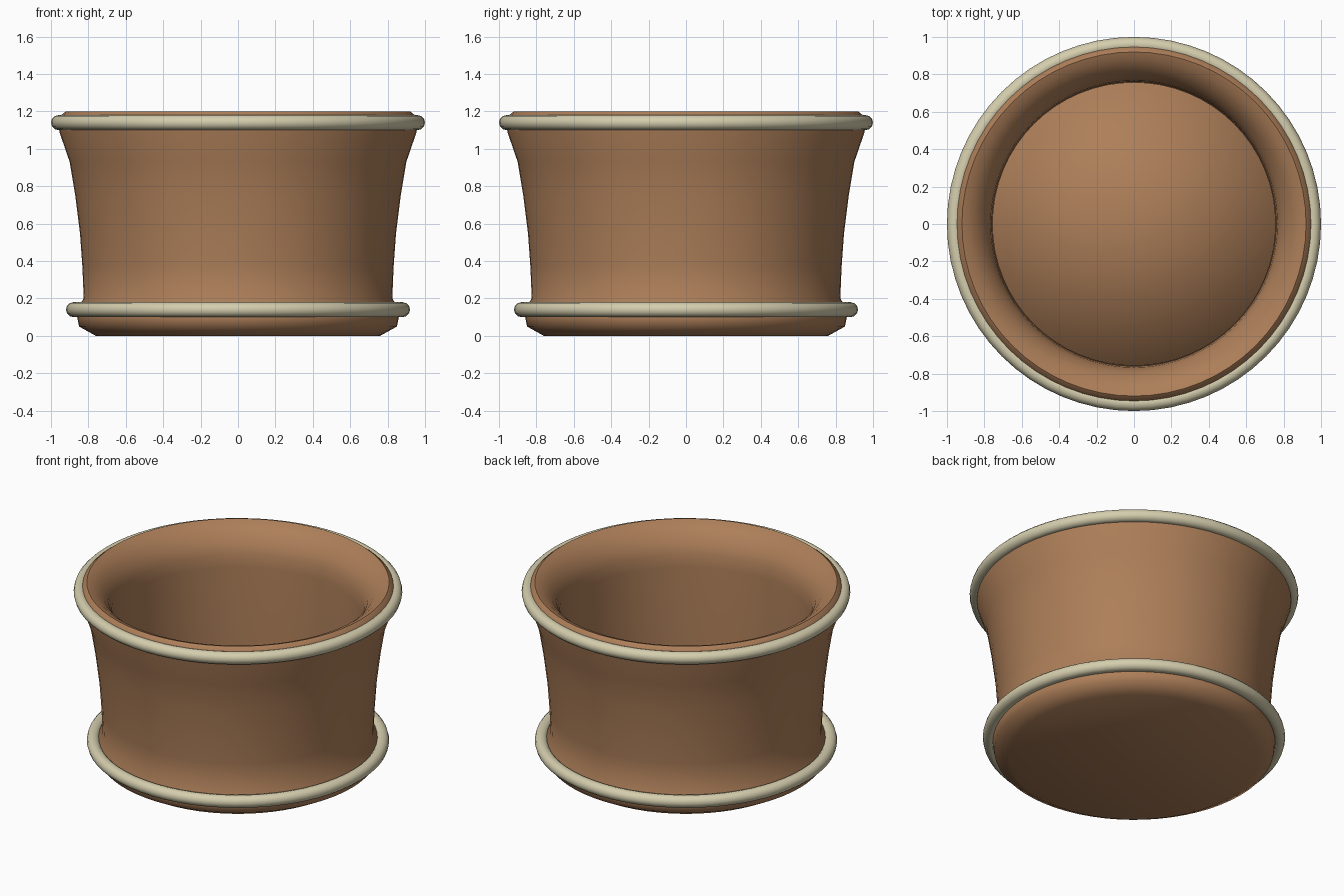
import bpy, bmesh, math

if "Cube" in bpy.data.objects:
    bpy.data.objects.remove(bpy.data.objects["Cube"])

SEG = 64

def material(name, rgb):
    m = bpy.data.materials.new(name)
    m.diffuse_color = (*rgb, 1)
    m.use_nodes = True
    m.node_tree.nodes["Principled BSDF"].inputs["Base Color"].default_value = m.diffuse_color
    return m

clay = material("brown clay", (0.42, 0.212, 0.10))
cream = material("cream trim", (0.66, 0.61, 0.42))

def lathe(name, profile, mat, closed=False, angle=None):
    """Revolve an (r, z) profile about z; r = 0 points become poles."""
    bm = bmesh.new()
    rings = []
    for r, z in profile:
        n = 1 if r == 0 else SEG
        rings.append([bm.verts.new((r * math.cos(2 * math.pi * i / SEG),
                                    r * math.sin(2 * math.pi * i / SEG), z))
                      for i in range(n)])
    pairs = list(zip(rings, rings[1:]))
    if closed:
        pairs.append((rings[-1], rings[0]))
    for a, b in pairs:
        for i in range(SEG):
            j = (i + 1) % SEG
            quad = [a[i % len(a)], a[j % len(a)], b[j % len(b)], b[i % len(b)]]
            bm.faces.new(list(dict.fromkeys(quad)))
    bmesh.ops.recalc_face_normals(bm, faces=bm.faces)
    me = bpy.data.meshes.new(name)
    bm.to_mesh(me)
    bm.free()
    me.materials.append(mat)
    me.shade_smooth()
    ob = bpy.data.objects.new(name, me)
    bpy.context.collection.objects.link(ob)
    if angle:
        bpy.ops.object.select_all(action='DESELECT')
        ob.select_set(True)
        bpy.context.view_layer.objects.active = ob
        bpy.ops.object.shade_smooth_by_angle(angle=math.radians(angle))
    return ob

# Flared pot wall with foot, rolled lip and straight inner wall
lathe("pot_body", [
    (0, 0), (0.76, 0), (0.85, 0.05), (0.86, 0.10), (0.85, 0.16), (0.825, 0.20),
    (0.832, 0.37), (0.845, 0.55), (0.87, 0.75), (0.90, 0.93), (0.955, 1.09),
    (0.96, 1.14), (0.945, 1.18), (0.92, 1.20), (0.88, 1.185), (0.83, 1.145),
    (0.79, 1.09), (0.767, 1.03), (0.76, 0.95), (0.76, 0.003), (0, 0.003)],
    clay, angle=50)

# Thin soft-edged plate on the inside floor
lathe("inner_floor", [(0, 0.004), (0.758, 0.004), (0.758, 0.012), (0, 0.012)], clay)

# Rounded trim rings at the lip and foot
for name, major, z in (("top_ring", 0.96, 1.14), ("bottom_ring", 0.88, 0.14)):
    lathe(name, [(major + 0.04 * math.cos(math.tau * k / 12),
                  z + 0.04 * math.sin(math.tau * k / 12)) for k in range(12)],
          cream, closed=True)
